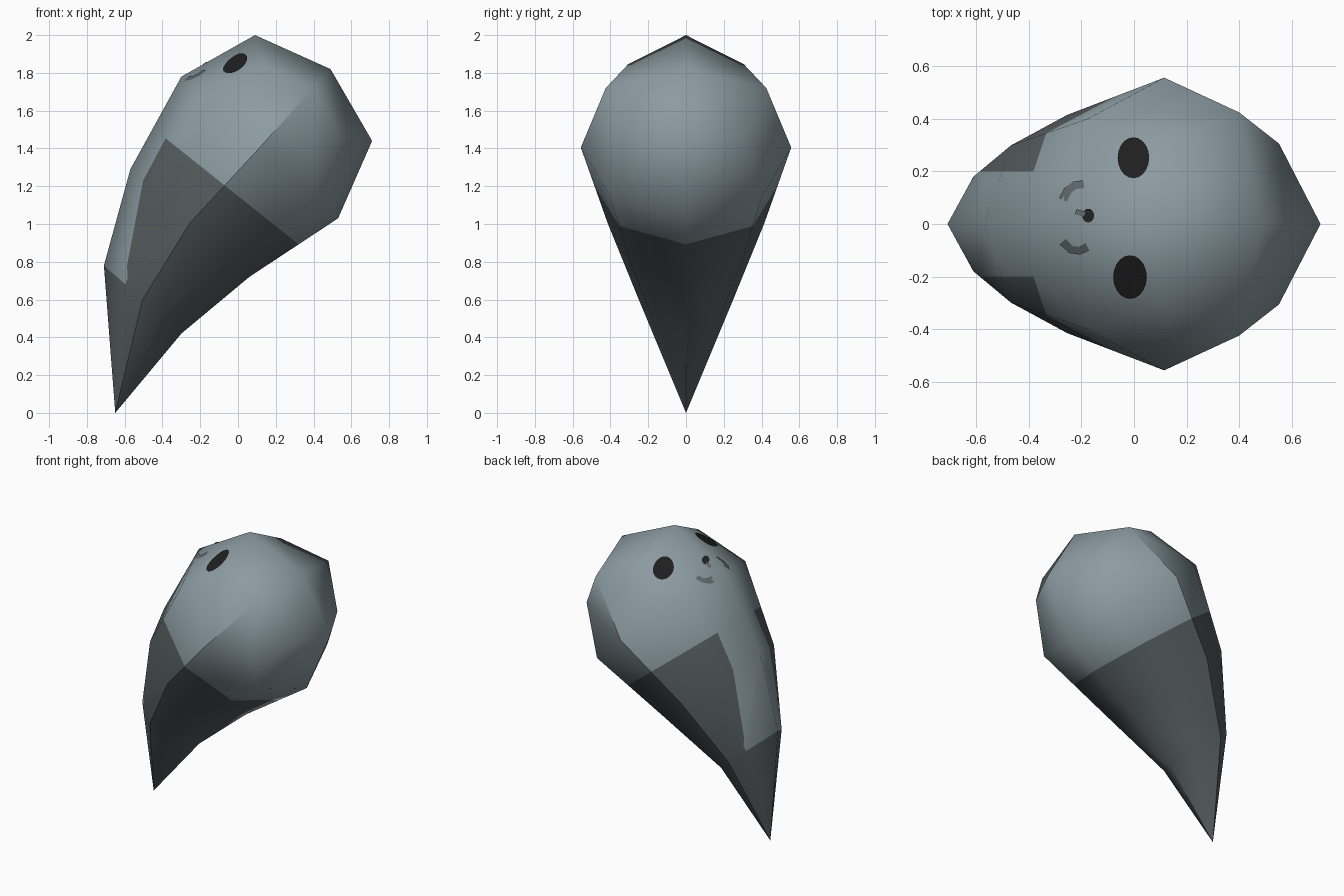
import bpy, bmesh, math
from mathutils import Vector
from mathutils.bvhtree import BVHTree

if "Cube" in bpy.data.objects:
    bpy.data.objects.remove(bpy.data.objects["Cube"])


def mat(name, rgb):
    m = bpy.data.materials.new(name)
    m.diffuse_color = (*rgb, 1)
    m.use_nodes = True
    m.node_tree.nodes["Principled BSDF"].inputs["Base Color"].default_value = m.diffuse_color
    return m


LIGHT = mat("pale blue grey", (0.26, 0.33, 0.36))
DARK = mat("dark grey", (0.095, 0.113, 0.12))
BLACK = mat("black", (0.014, 0.014, 0.015))
MOUTH = mat("mouth grey", (0.11, 0.13, 0.14))


def finish(bm, name, mats):
    me = bpy.data.meshes.new(name)
    bm.to_mesh(me)
    ob = bpy.data.objects.new(name, me)
    for m in mats:
        me.materials.append(m)
    bpy.context.collection.objects.link(ob)
    return ob


# Body: eight-sided rings swept along a bent axis
# back (x, z), belly (x, z), half width, diagonal factor, shift of diagonals
RINGS = [
    ((-0.71, 0.78), (-0.30, 0.42), 0.25, 0.52, (0, 0)),
    ((-0.57, 1.29), (0.06, 0.72), 0.415, 0.68, (0, 0)),
    ((-0.30, 1.78), (0.53, 1.03), 0.557, 0.70, (0, 0)),
    ((0.09, 2.00), (0.71, 1.44), 0.425, 0.70, (-0.065, -0.07)),
]
bm = bmesh.new()
tip = bm.verts.new((-0.65, 0, 0))
rings = []
for b, f, w, k, s in RINGS:
    b, f = Vector(b), Vector(f)
    c, n = (b + f) / 2, (b - f) / 2
    ring = []
    for u, v, d in [(1, 0, 0), (k, .72, 1), (0, 1, 0), (-k, .72, 1),
                    (-1, 0, 0), (-k, -.72, 1), (0, -1, 0), (k, -.72, 1)]:
        p = c + n * u + Vector(s) * d
        ring.append(bm.verts.new((p.x, w * v, p.y)))
    rings.append(ring)
apex = bm.verts.new((0.49, 0, 1.82))
for i in range(8):
    j = (i + 1) % 8
    bm.faces.new((tip, rings[0][i], rings[0][j]))
    for a, b in zip(rings, rings[1:]):
        bm.faces.new((a[i], b[i], b[j], a[j]))
# Cap made of four quads, like a rounded cube
top = rings[-1]
for i in range(0, 8, 2):
    bm.faces.new((top[i - 1], top[i - 2], apex, top[i]))
bmesh.ops.recalc_face_normals(bm, faces=bm.faces)

# Hard ridges: both sides for the full length, back and belly on the tail end
for i in (2, 6):
    line = [tip] + [r[i] for r in rings]
    for a, b in zip(line, line[1:]):
        bm.edges.get((a, b)).smooth = False
for i in (0, 4):
    bm.edges.get((tip, rings[0][i])).smooth = False

tree = BVHTree.FromBMesh(bm)

# Dark tail: cut below a slanted plane, leaving a pale strip down the back
SLOPE, LEVEL = 0.797, 1.148


def below(p):
    return p.z + SLOPE * p.x < LEVEL


def cut(faces, co, no):
    geom = list({e for f in faces for e in f.edges}
                | {v for f in faces for v in f.verts}) + list(faces)
    bmesh.ops.bisect_plane(bm, geom=geom, dist=1e-5, plane_co=co, plane_no=no)


def on_back(p):
    # above the middle line of the tail
    return p.x < -0.33 and p.z > 0.9 + 1.1 * (p.x + 0.33) * 1.9 or \
        p.x < -0.56 and p.z < 0.75


cut(bm.faces[:], (0, 0, LEVEL), (SLOPE, 0, 1))
for s in (1, -1):
    back = [f for f in bm.faces
            if below(f.calc_center_median()) and f.normal.x < 0 ]
    cut(back, (0, s * 0.20, 0), (0, 1, 0))
    back = [f for f in bm.faces if below(f.calc_center_median())
            and f.normal.x < 0 and f.calc_center_median().z < 0.8]
    cut(back, (-0.65, 0, 0), (0, 1, -s * 0.28))
bm.normal_update()
for f in bm.faces:
    f.smooth = True
    p = f.calc_center_median()
    strip = f.normal.x < -0.2 and f.normal.z > -0.05 and \
        abs(p.y) < min(0.20, 0.28 * p.z)
    f.material_index = 1 if below(p) and not strip else 0
finish(bm, "body", [LIGHT, DARK])
bm.free()


# Face: thin plates laid on the top of the head
def drop(x, y, lift=0.005):
    co, no, _, _ = tree.ray_cast(Vector((x, y, 3)), Vector((0, 0, -1)))
    return co + Vector((no.x, no.y, abs(no.z))) * lift


def spot(name, x, y, rx, ry, material):
    b = bmesh.new()
    mid = b.verts.new(drop(x, y))
    loops = []
    for k in (0.5, 1):
        loops.append([b.verts.new(drop(x + k * rx * math.cos(t * math.tau / 20),
                                       y + k * ry * math.sin(t * math.tau / 20)))
                      for t in range(20)])
    for i in range(20):
        j = (i + 1) % 20
        b.faces.new((mid, loops[0][i], loops[0][j]))
        b.faces.new((loops[0][i], loops[1][i], loops[1][j], loops[0][j]))
    finish(b, name, [material])
    b.free()


def stroke(name, pts, width, material):
    b = bmesh.new()
    pts = [Vector(p) for p in pts]
    prev = None
    for i, p in enumerate(pts):
        d = (pts[min(i + 1, len(pts) - 1)] - pts[max(i - 1, 0)]).normalized()
        side = Vector((-d.y, d.x)) * width / 2
        pair = [b.verts.new(drop(*(p - side))), b.verts.new(drop(*(p + side)))]
        if prev:
            b.faces.new((prev[0], pair[0], pair[1], prev[1]))
        prev = pair
    bmesh.ops.recalc_face_normals(b, faces=b.faces)
    if sum(f.normal.z for f in b.faces) < 0:
        bmesh.ops.reverse_faces(b, faces=b.faces)
    finish(b, name, [material])
    b.free()


spot("left_eye", 0.0, 0.25, 0.06, 0.078, BLACK)
spot("right_eye", -0.013, -0.20, 0.064, 0.083, BLACK)
spot("nose", -0.172, 0.03, 0.022, 0.026, BLACK)
stroke("nose_line", [(-0.185, 0.035), (-0.22, 0.045)], 0.02, MOUTH)
stroke("mouth_left", [(-0.19, 0.15), (-0.225, 0.145), (-0.25, 0.125),
                      (-0.268, 0.09)], 0.03, MOUTH)
stroke("mouth_right", [(-0.175, -0.085), (-0.205, -0.1), (-0.24, -0.095),
                       (-0.268, -0.065)], 0.03, MOUTH)
